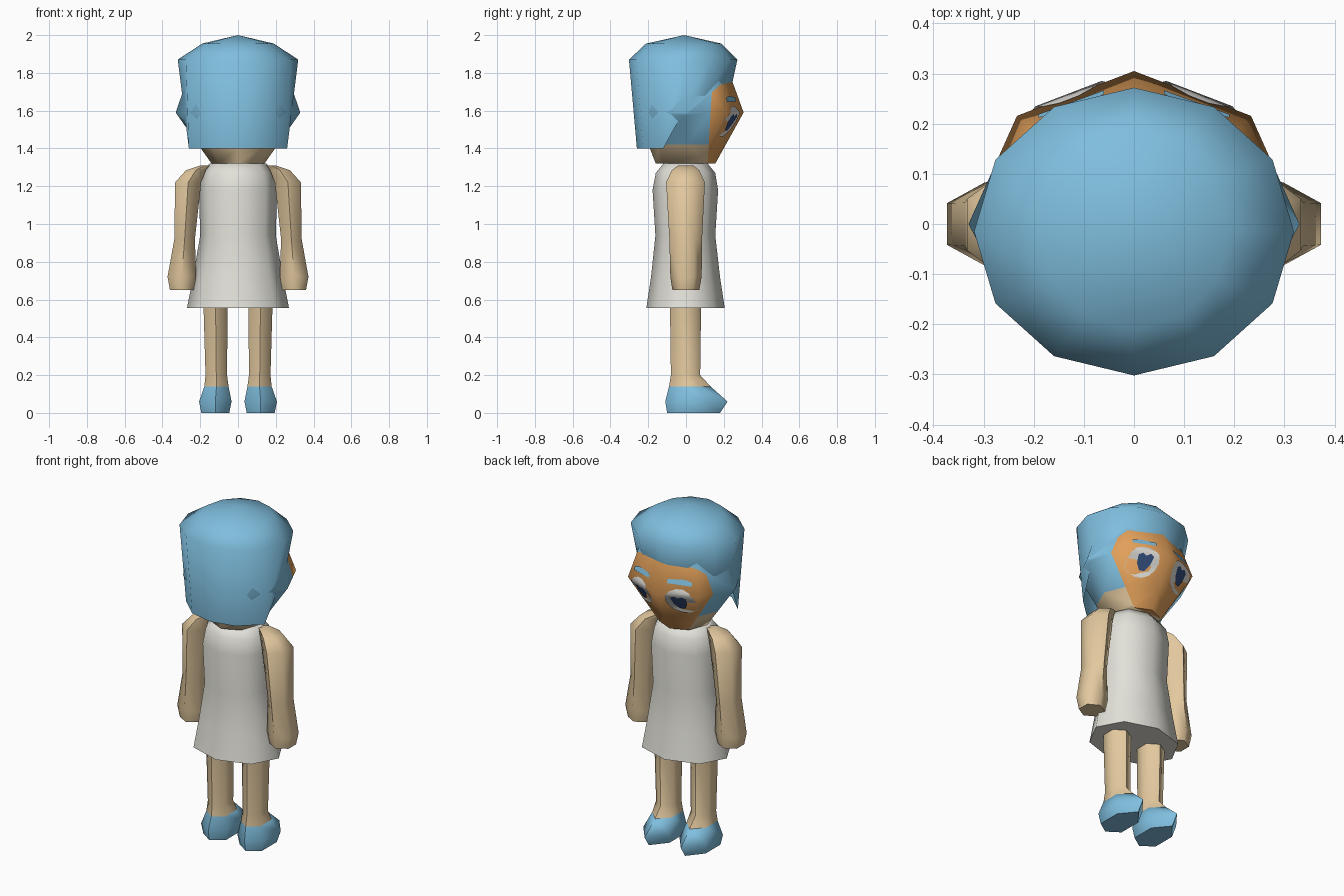
import bpy, bmesh, math
from mathutils import Vector

if "Cube" in bpy.data.objects:
    bpy.data.objects.remove(bpy.data.objects["Cube"])


def material(name, r, g, b):
    def lin(c):
        c /= 255
        return c / 12.92 if c <= 0.04045 else ((c + 0.055) / 1.055) ** 2.4
    m = bpy.data.materials.new(name)
    m.diffuse_color = (lin(r), lin(g), lin(b), 1)
    m.use_nodes = True
    m.node_tree.nodes["Principled BSDF"].inputs["Base Color"].default_value = m.diffuse_color
    return m


BLUE = material("hair_blue", 127, 190, 222)
SKIN = material("skin_tan", 226, 200, 158)
FACE = material("face_orange", 226, 160, 90)
DRESS = material("dress_white", 226, 225, 217)
WHITE = material("eye_white", 222, 220, 214)
NAVY = material("pupil_navy", 52, 78, 125)


def finish(name, bm, mats, angle=60, recalc=True):
    if recalc:
        bmesh.ops.recalc_face_normals(bm, faces=bm.faces[:])
    me = bpy.data.meshes.new(name)
    bm.to_mesh(me)
    bm.free()
    ob = bpy.data.objects.new(name, me)
    bpy.context.collection.objects.link(ob)
    for m in mats:
        me.materials.append(m)
    bpy.ops.object.select_all(action='DESELECT')
    ob.select_set(True)
    bpy.context.view_layer.objects.active = ob
    bpy.ops.object.shade_smooth_by_angle(angle=math.radians(angle))
    return ob


def bridge(bm, loops):
    n = len(loops[0])
    for a, b in zip(loops, loops[1:]):
        for i in range(n):
            j = (i + 1) % n
            bm.faces.new((a[i], a[j], b[j], b[i]))


def loft(rings, n):
    """Rings are (z, x_min, x_max, y_min, y_max); corners lie on the y axis."""
    bm = bmesh.new()
    unit = [(math.sin(2 * math.pi * i / n), math.cos(2 * math.pi * i / n)) for i in range(n)]
    widest = max(u for u, _ in unit)
    loops = []
    for z, x0, x1, y0, y1 in rings:
        loops.append([bm.verts.new(((x0 + x1) / 2 + (x1 - x0) / 2 * u / widest,
                                    y1 * v if v > 0 else -y0 * v, z)) for u, v in unit])
    bridge(bm, loops)
    bm.faces.new(loops[0])
    bm.faces.new(loops[-1])
    return bm


def mirror_x(ring, s):
    z, x0, x1, y0, y1 = ring
    return (z, x0, x1, y0, y1) if s > 0 else (z, -x1, -x0, y0, y1)


# dress
finish("dress", loft([(0.555, -.27, .27, -.21, .205), (0.72, -.238, .238, -.185, .18),
                      (0.94, -.20, .20, -.162, .155), (1.18, -.207, .207, -.177, .17),
                      (1.27, -.19, .19, -.16, .155), (1.32, -.15, .15, -.12, .115)], 8), [DRESS])

# arms, legs and shoes
ARM = [(0.65, .235, .36, -.072, .07), (0.72, .222, .373, -.083, .083), (0.92, .228, .337, -.088, .085),
       (1.22, .195, .333, -.105, .10), (1.285, .17, .275, -.075, .07), (1.31, .15, .20, -.04, .04)]
LEG = [(0.14, .05, .178, -.09, .13), (0.20, .058, .172, -.08, .075), (0.58, .055, .183, -.085, .08)]
SHOE = [(0, .046, .194, -.10, .18), (0.06, .034, .206, -.11, .22), (0.14, .05, .178, -.09, .13)]
for s, side in ((-1, "left"), (1, "right")):
    for part, rings, mat in (("arm", ARM, SKIN), ("leg", LEG, SKIN), ("shoe", SHOE, BLUE)):
        finish(side + "_" + part, loft([mirror_x(r, s) for r in rings], 6), [mat], 65)

# head: cut along the hairline, then coloured by region
HEAD = [(1.32, -.14, .14, -.16, .155), (1.59, -.33, .33, -.265, .305), (1.88, -.23, .23, -.20, .20)]
bm = loft(HEAD, 8)
for co, no in (((0, .125, 0), (0, 1, -.06)), ((0, 0, 1.42), (0, 0, 1)),
               ((0, .14, 1.70), (0, -.9, 1))):
    co = Vector(co)
    if no[1] == 1:
        co.z = 1.5
    bmesh.ops.bisect_plane(bm, geom=bm.verts[:] + bm.edges[:] + bm.faces[:],
                           plane_co=co, plane_no=no)
for f in bm.faces:
    c = f.calc_center_median()
    front = c.y - .125 > .06 * (c.z - 1.5)
    if front and c.z < 1.70 + .9 * (c.y - .14):
        f.material_index = 2
    else:
        f.material_index = 1 if c.z < 1.42 else 0
finish("head", bm, [BLUE, SKIN, FACE])

# hair: twelve-sided cap, long at the back and raised over the face
bm = bmesh.new()
top = bm.verts.new((0, -.01, 2.0))
DROP = [(0, .235, 1.70), (.15, .19, 1.72), (.255, .10, 1.68), (.285, -.01, 1.60),
        (.26, -.12, 1.40), (.145, -.227, 1.40), (0, -.26, 1.40)]
angles = [2 * math.pi * i / 12 for i in range(12)]
crown = [bm.verts.new((.19 * math.sin(a), -.012 + .20 * math.cos(a), 1.955)) for a in angles]
rim = [bm.verts.new((.319 * math.sin(a), -.015 + .287 * math.cos(a), 1.87)) for a in angles]
hem = []
for i in range(12):
    x, y, z = DROP[min(i, 12 - i)]
    hem.append(bm.verts.new((x if i <= 6 else -x, y, z)))
bridge(bm, [crown, rim, hem])
for i in range(12):
    bm.faces.new((top, crown[i], crown[(i + 1) % 12]))
finish("hair", bm, [BLUE], 75)


# eyes and brows: thin plates laid on the face
def face_y(x, z):
    a, b = (HEAD[0], HEAD[1]) if z < HEAD[1][0] else (HEAD[1], HEAD[2])
    t = (z - a[0]) / (b[0] - a[0])
    rx, ry = a[2] + t * (b[2] - a[2]), a[4] + t * (b[4] - a[4])
    x = abs(x)
    return min(ry * (1 - .4142 * x / rx), 2.4142 * ry * (1 - x / rx))


def plate(name, outline, lift, mat):
    bm = bmesh.new()
    bm.faces.new([bm.verts.new((x, 0, z)) for x, z in outline])
    geo = lambda: bm.verts[:] + bm.edges[:] + bm.faces[:]
    for z in (1.47, 1.5, 1.53, 1.56, 1.59, 1.62):
        bmesh.ops.bisect_plane(bm, geom=geo(), plane_co=(0, 0, z), plane_no=(0, 0, 1))
    for v in bm.verts:
        v.co.y = face_y(v.co.x, v.co.z) + lift
    for f in bm.faces:
        f.normal_update()
        if f.normal.y < 0:
            f.normal_flip()
    finish(name, bm, [mat], recalc=False)


def oval(cx, cz, rx, rz, n=14):
    return [(cx + rx * math.cos(2 * math.pi * i / n), cz + rz * math.sin(2 * math.pi * i / n))
            for i in range(n)]


for s, side in ((-1, "left"), (1, "right")):
    plate(side + "_eye", oval(s * .13, 1.543, .083, .083), .005, WHITE)
    pupil = [(-.042, .03), (-.02, .042), (0, .03), (.02, .042), (.042, .03),
             (.036, -.012), (.012, -.045), (-.015, -.045), (-.034, -.012)]
    plate(side + "_pupil", [(s * .125 + x, 1.54 + z) for x, z in pupil], .009, NAVY)
    brow = [(.06, 1.65), (.19, 1.645), (.19, 1.665), (.15, 1.677), (.06, 1.672)]
    plate(side + "_brow", [(s * x, z) for x, z in brow], .006, BLUE)
